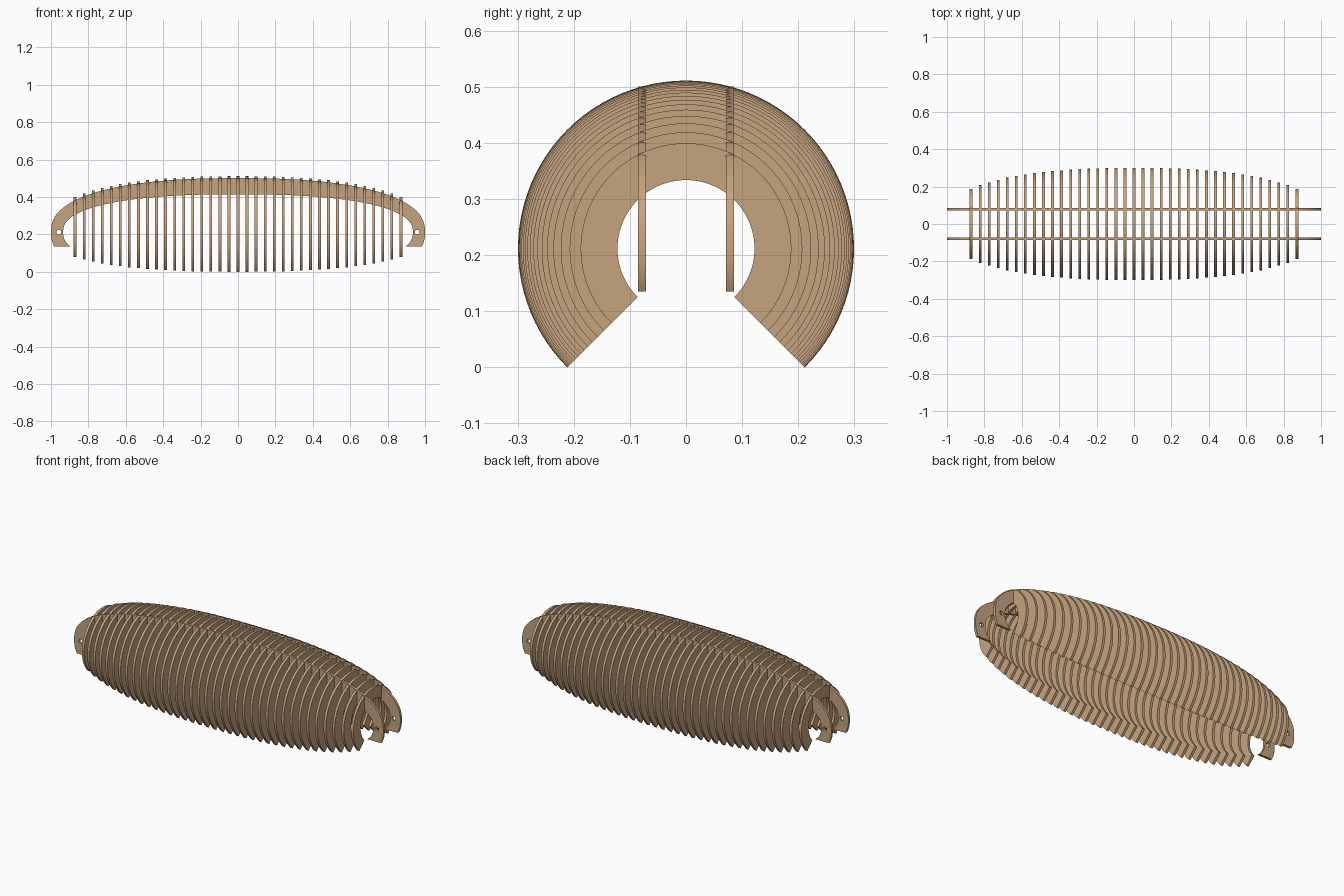
import bpy
from math import sin, cos, asin, pi, copysign, radians, hypot

old = bpy.data.objects.get("Cube")
if old:
    bpy.data.objects.remove(old)

CENTRE_Z = 0.2117      # height of the long axis
POWER = 2.4            # squareness of the arch curve
OUTER = (1.0, 0.289)   # half length and height of the arch's outer edge
INNER = (0.935, 0.2025)
FOOT = 0.0767          # arch feet, below the axis
SPINE_Y = 0.0785
SHEET = 0.0145         # plywood thickness
RIBS = 37
RIB_END = 0.871

wood = bpy.data.materials.new("plywood")
wood.use_nodes = True
wood.diffuse_color = (0.56, 0.37, 0.21, 1)
wood.node_tree.nodes["Principled BSDF"].inputs["Base Color"].default_value = (0.56, 0.37, 0.21, 1)


def sheet(name, outlines, location, rotation):
    """Flat sheet cut to closed outlines; inner outlines become holes."""
    curve = bpy.data.curves.new(name, "CURVE")
    curve.dimensions = "2D"
    curve.fill_mode = "BOTH"
    curve.extrude = SHEET / 2
    for points in outlines:
        spline = curve.splines.new("POLY")
        spline.points.add(len(points) - 1)
        for p, (u, v) in zip(spline.points, points):
            p.co = (u, v, 0, 1)
        spline.use_cyclic_u = True
    curve.materials.append(wood)
    obj = bpy.data.objects.new(name, curve)
    obj.location = location
    obj.rotation_euler = rotation
    bpy.context.collection.objects.link(obj)
    bpy.ops.object.select_all(action="DESELECT")
    obj.select_set(True)
    bpy.context.view_layer.objects.active = obj
    bpy.ops.object.convert(target="MESH")
    bpy.ops.object.shade_smooth_by_angle(angle=radians(30))


def arc(radius, start, end, steps, u=0.0):
    angles = [start + (end - start) * i / steps for i in range(steps + 1)]
    return [(u + radius * cos(a), radius * sin(a)) for a in angles]


def arch_edge(size, steps=120):
    """Superellipse arch that runs down to the feet at both ends."""
    a, h = size
    low = asin((FOOT / h) ** (POWER / 2))
    points = []
    for i in range(steps + 1):
        t = -low + (pi + 2 * low) * i / steps
        c, s = cos(t), sin(t)
        points.append((a * copysign(abs(c) ** (2 / POWER), c),
                       h * copysign(abs(s) ** (2 / POWER), s)))
    return points


def rib_radius(size, x):
    """Radius that makes a rib meet the arch edge at the spine."""
    a, h = size
    return hypot(h * (1 - (x / a) ** POWER) ** (1 / POWER), SPINE_Y)


# Two arched spines with a bolt hole at each end
holes = [arc(0.012, 0, 2 * pi, 20, u)[:-1] for u in (-0.958, 0.958)]
spine = [arch_edge(OUTER) + arch_edge(INNER)[::-1]] + holes
for name, y in (("front_spine", -SPINE_Y), ("back_spine", SPINE_Y)):
    sheet(name, spine, (0, y, CENTRE_Z), (pi / 2, 0, 0))

# Ribs: three-quarter rings, open at the bottom
for i in range(RIBS):
    x = RIB_END * (2 * i / (RIBS - 1) - 1)
    outer = arc(rib_radius(OUTER, abs(x)), -pi / 4, 5 * pi / 4, 72)
    inner = arc(rib_radius(INNER, abs(x)), -pi / 4, 5 * pi / 4, 72)
    sheet(f"rib_{i + 1}", [outer + inner[::-1]], (x, 0, CENTRE_Z), (pi / 2, 0, pi / 2))
